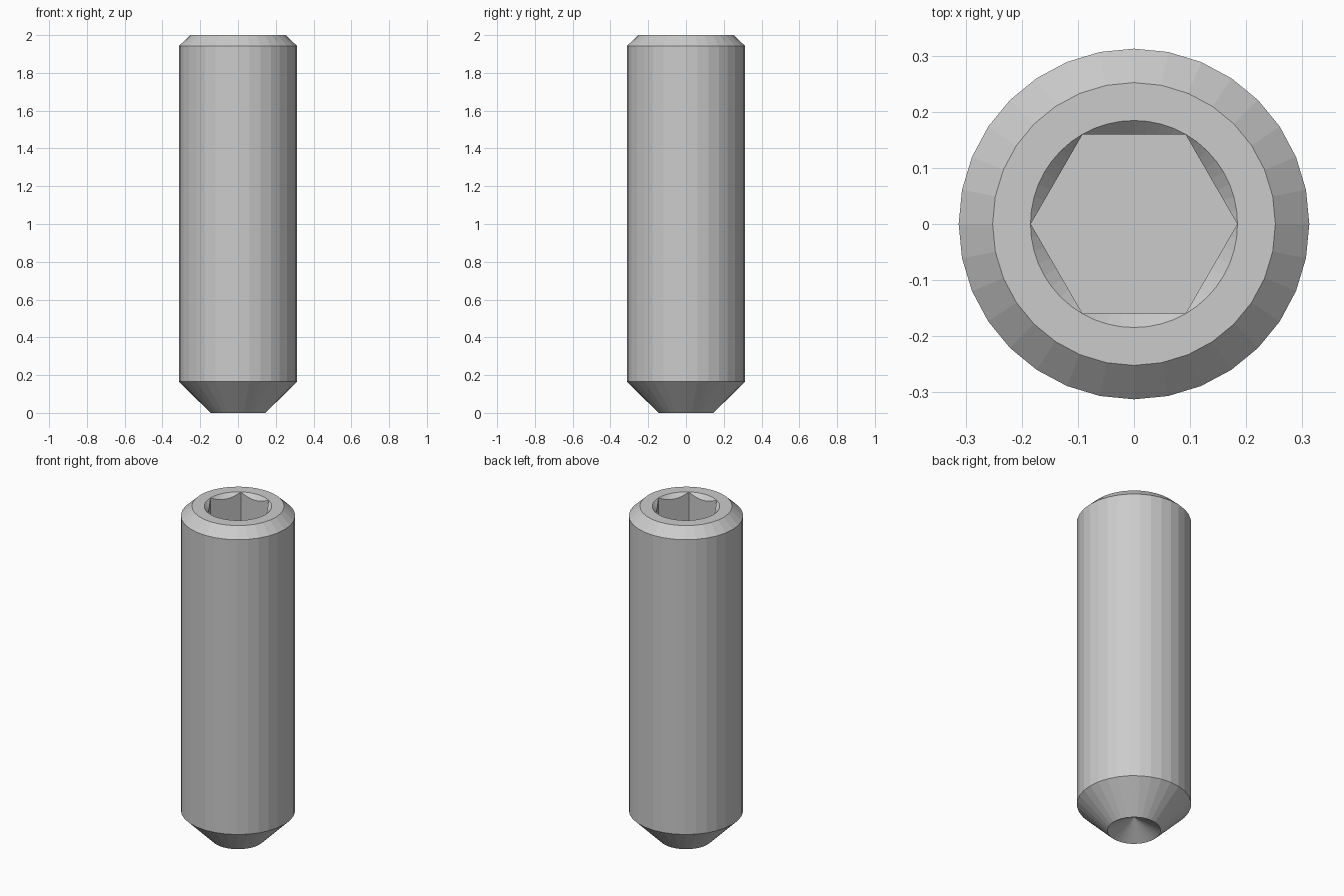
import bpy, bmesh
from math import pi, sin, cos, tan, radians

if "Cube" in bpy.data.objects:
    bpy.data.objects.remove(bpy.data.objects["Cube"])

SIDES, SOCKET_SIDES = 32, 48
TOP = 2.0
HEX_R = 0.184                      # hex corner radius
SOCKET_DEPTH = 0.30
CUP_DEPTH = 0.083

bm = bmesh.new()


def ring(n, radius, height):
    """Ring of vertices; radius and height are functions of the angle."""
    verts = []
    for i in range(n):
        a = 2 * pi * i / n
        verts.append(bm.verts.new((radius(a) * cos(a), radius(a) * sin(a), height(a))))
    return verts


def skin(lower, upper):
    n = len(lower)
    for i in range(n):
        j = (i + 1) % n
        bm.faces.new((lower[i], lower[j], upper[j], upper[i]))


def loop_edges(verts):
    return [bm.edges.get((verts[i - 1], verts[i])) for i in range(len(verts))]


def hex_radius(a):
    return HEX_R * cos(pi / 6) / cos(a % (pi / 3) - pi / 6)


# Outer shell: tapered point, shank, top chamfer
profile = [(0.146, 0), (0.3125, 0.166), (0.3125, 1.943), (0.252, TOP)]
outer = [ring(SIDES, lambda a, r=r: r, lambda a, z=z: z) for r, z in profile]
for lo, hi in zip(outer, outer[1:]):
    skin(lo, hi)

# Conical cup in the point
apex = bm.verts.new((0, 0, CUP_DEPTH))
for i in range(SIDES):
    bm.faces.new((outer[0][i - 1], apex, outer[0][i]))

# Hex socket with a 45 degree countersink that scallops the flats
rim = ring(SOCKET_SIDES, lambda a: HEX_R + 0.0005, lambda a: TOP)
scallop = ring(SOCKET_SIDES, hex_radius, lambda a: TOP - 0.0005 - (HEX_R - hex_radius(a)))
floor = ring(SOCKET_SIDES, hex_radius, lambda a: TOP - SOCKET_DEPTH)
skin(rim, scallop)
skin(scallop, floor)
bm.faces.new(floor)

# Flat annular top face
bmesh.ops.triangle_fill(bm, use_beauty=True, normal=(0, 0, 1),
                        edges=loop_edges(outer[-1]) + loop_edges(rim))

bmesh.ops.recalc_face_normals(bm, faces=bm.faces)
mesh = bpy.data.meshes.new("set_screw")
bm.to_mesh(mesh)
bm.free()
bpy.context.collection.objects.link(bpy.data.objects.new("set_screw", mesh))
